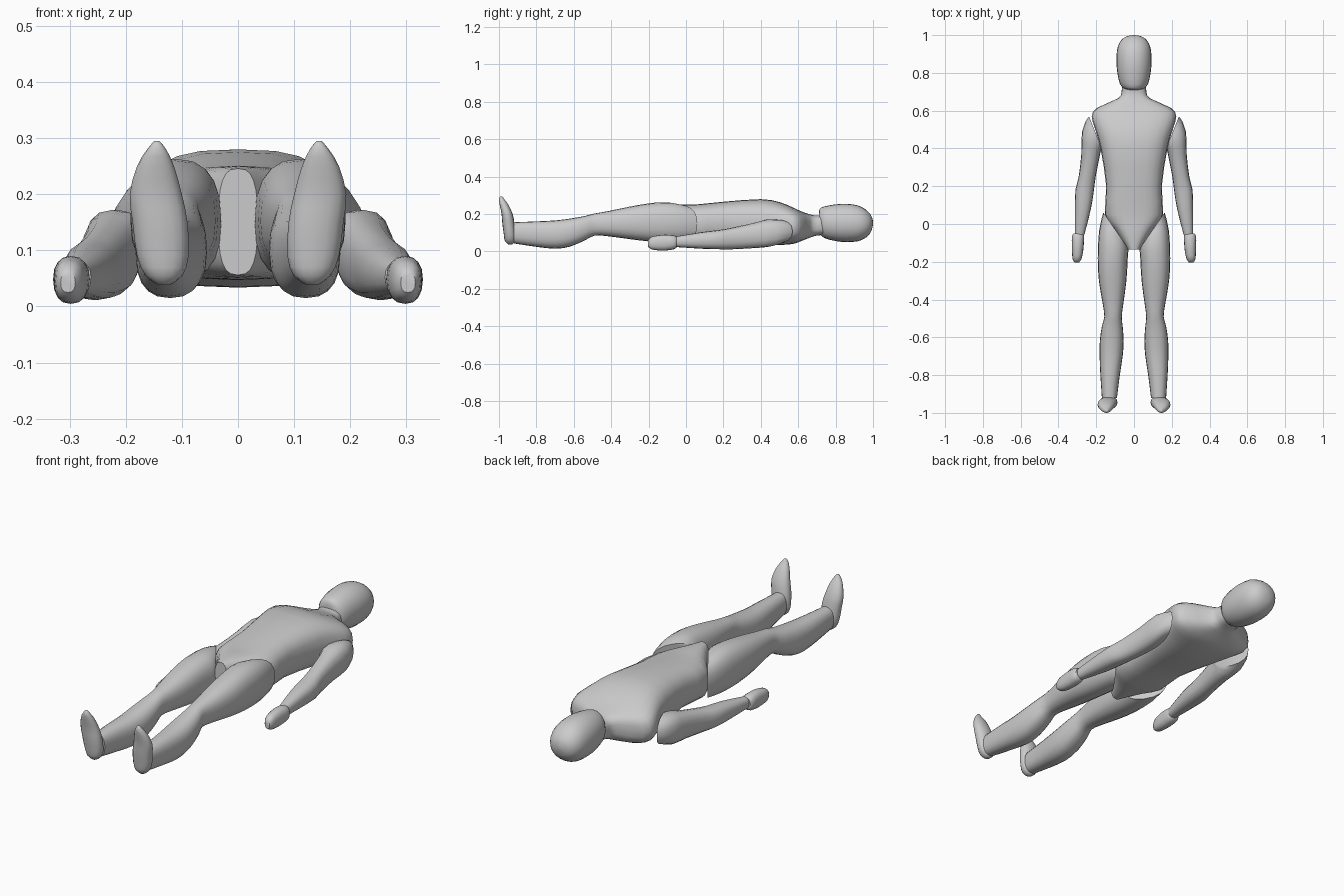
import bpy, bmesh, math
from mathutils import Vector


def spline(rows, steps):
    # Catmull-Rom resampling of the section table
    out = []
    for i in range(len(rows) - 1):
        p0, p1 = rows[max(i - 1, 0)], rows[i]
        p2, p3 = rows[i + 1], rows[min(i + 2, len(rows) - 1)]
        for k in range(steps):
            t = k / steps
            out.append([0.5 * (2 * b + (c - a) * t + (2 * a - 5 * b + 4 * c - d) * t * t
                               + (3 * b - a - 3 * c + d) * t ** 3)
                        for a, b, c, d in zip(p0, p1, p2, p3)])
    out.append(list(rows[-1]))
    return out


def loft(name, rows, axis='y', n=2.3, sides=20, steps=2, mirror=False, angle=45):
    # rows, axis y: (y, x0, x1, z0, z1, slant); axis z: (z, x0, x1, y0, y1, slant)
    bm = bmesh.new()
    rings = []
    for s, x0, x1, h0, h1, slant in spline(rows, steps):
        ring = []
        for k in range(sides):
            a = 2 * math.pi * k / sides
            c, d = math.cos(a), math.sin(a)
            u = math.copysign(abs(c) ** (2 / n), c) * (x1 - x0) / 2
            v = math.copysign(abs(d) ** (2 / n), d) * (h1 - h0) / 2
            x, h, w = (x0 + x1) / 2 + u, (h0 + h1) / 2 + v, s + slant * u
            ring.append(bm.verts.new((x, w, h) if axis == 'y' else (x, h, w)))
        rings.append(ring)
    for a, b in zip(rings, rings[1:]):
        for k in range(sides):
            j = (k + 1) % sides
            bm.faces.new((a[k], a[j], b[j], b[k]))
    bm.faces.new(rings[0])
    bm.faces.new(rings[-1])
    bmesh.ops.recalc_face_normals(bm, faces=bm.faces)
    me = bpy.data.meshes.new(name)
    bm.to_mesh(me)
    bm.free()
    ob = bpy.data.objects.new(name, me)
    bpy.context.collection.objects.link(ob)
    bpy.ops.object.select_all(action='DESELECT')
    ob.select_set(True)
    bpy.context.view_layer.objects.active = ob
    bpy.ops.object.shade_smooth_by_angle(angle=math.radians(angle))
    if mirror:
        ob.modifiers.new("mirror", 'MIRROR').use_mirror_merge = False
    return ob


def centred(rows):
    return [(y, -w, w, z0, z1, 0) for y, w, z0, z1 in rows]


# Head: rounded egg, face up
loft("head", centred([
    (0.71, 0.025, 0.12, 0.20), (0.715, 0.05, 0.095, 0.228), (0.74, 0.074, 0.072, 0.241),
    (0.80, 0.088, 0.056, 0.252), (0.86, 0.093, 0.05, 0.255), (0.92, 0.09, 0.055, 0.246),
    (0.96, 0.077, 0.073, 0.225), (0.985, 0.055, 0.098, 0.20), (0.996, 0.03, 0.125, 0.178),
    (1.0, 0.006, 0.145, 0.157)]), n=2.1, sides=24, angle=60)

# Torso with neck, tapering to the crotch
loft("torso", centred([
    (0.76, 0.06, 0.09, 0.20), (0.70, 0.066, 0.085, 0.192), (0.665, 0.085, 0.075, 0.198),
    (0.615, 0.195, 0.055, 0.215), (0.57, 0.224, 0.04, 0.236), (0.50, 0.205, 0.035, 0.264),
    (0.40, 0.177, 0.035, 0.28), (0.20, 0.147, 0.052, 0.266), (0.05, 0.154, 0.047, 0.251),
    (-0.02, 0.108, 0.05, 0.251), (-0.08, 0.068, 0.052, 0.25), (-0.135, 0.035, 0.056, 0.246)]),
    n=2.8, sides=24)

# Arms, slanted at the shoulder seam
loft("arm", [
    (0.485, 0.170, 0.238, 0.045, 0.170, 2.5), (0.44, 0.174, 0.275, 0.025, 0.172, 1.0),
    (0.36, 0.183, 0.279, 0.018, 0.152, 0.2), (0.25, 0.203, 0.293, 0.012, 0.128, 0),
    (0.18, 0.212, 0.310, 0.012, 0.115, 0), (0.08, 0.228, 0.313, 0.015, 0.103, 0),
    (-0.055, 0.262, 0.313, 0.024, 0.080, 0)], n=2.4, sides=16, mirror=True)

# Hands
loft("hand", [
    (-0.05, 0.270, 0.320, 0.022, 0.078, 0), (-0.065, 0.264, 0.329, 0.012, 0.086, 0),
    (-0.11, 0.266, 0.329, 0.005, 0.090, 0), (-0.15, 0.270, 0.328, 0.006, 0.086, 0),
    (-0.185, 0.278, 0.325, 0.012, 0.078, 0), (-0.203, 0.29, 0.316, 0.025, 0.06, 0)],
    n=2.4, sides=16, mirror=True)

# Legs: thigh, knee and calf, slanted at the hip seam
loft("leg", [
    (-0.035, 0.030, 0.162, 0.050, 0.248, 1.45), (-0.09, 0.030, 0.185, 0.048, 0.262, 0.7),
    (-0.18, 0.033, 0.192, 0.052, 0.260, 0), (-0.30, 0.040, 0.186, 0.066, 0.240, 0),
    (-0.42, 0.056, 0.166, 0.082, 0.215, 0), (-0.49, 0.065, 0.157, 0.085, 0.203, 0),
    (-0.54, 0.060, 0.170, 0.060, 0.190, 0), (-0.62, 0.055, 0.181, 0.026, 0.176, 0),
    (-0.70, 0.060, 0.182, 0.015, 0.166, 0), (-0.80, 0.075, 0.178, 0.025, 0.161, 0),
    (-0.92, 0.090, 0.170, 0.043, 0.156, 0)], n=2.4, mirror=True)

# Feet, pointing up
loft("foot", [
    (0.038, 0.122, 0.142, -0.950, -0.928, 0), (0.055, 0.099, 0.165, -0.968, -0.914, 0),
    (0.09, 0.088, 0.180, -0.974, -0.910, 0), (0.15, 0.090, 0.188, -0.982, -0.917, 0),
    (0.20, 0.100, 0.193, -0.986, -0.927, 0), (0.25, 0.114, 0.180, -0.996, -0.950, 0),
    (0.28, 0.128, 0.162, -1.0, -0.972, 0), (0.295, 0.140, 0.149, -0.994, -0.982, 0)],
    axis='z', n=2.2, sides=16, mirror=True, angle=60)
